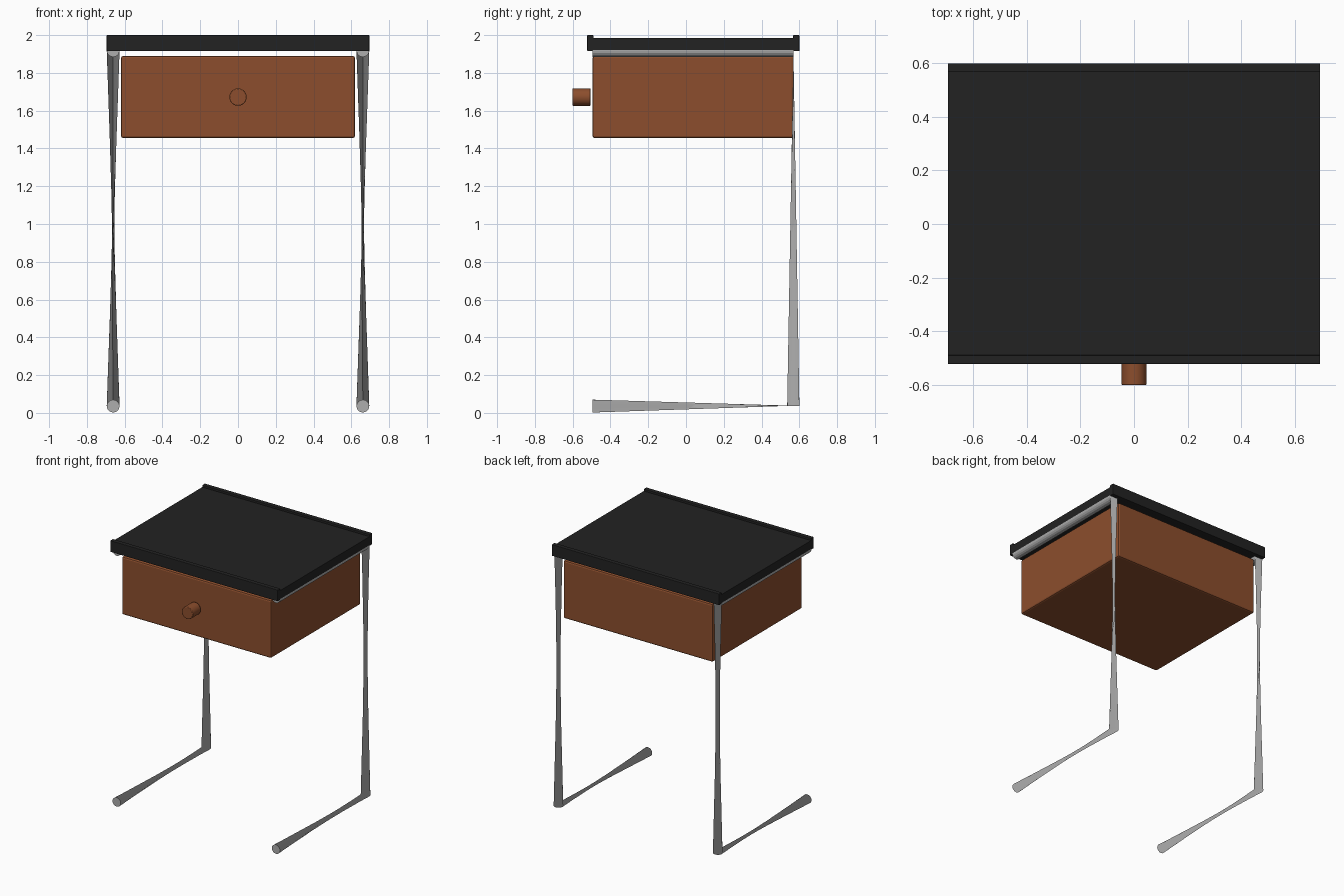
import bpy
import bmesh
import math

cube = bpy.data.objects.get("Cube")
if cube:
    bpy.data.objects.remove(cube, do_unlink=True)


def material(name, rgb):
    m = bpy.data.materials.new(name)
    m.use_nodes = True
    colour = (*rgb, 1.0)
    m.diffuse_color = colour
    m.node_tree.nodes["Principled BSDF"].inputs["Base Color"].default_value = colour
    return m


BLACK = material("matte black", (0.016, 0.016, 0.016))
BROWN = material("warm brown wood", (0.262, 0.076, 0.026))
STEEL = material("grey metal", (0.42, 0.42, 0.42))


def finish(name, bm, mat):
    bmesh.ops.recalc_face_normals(bm, faces=bm.faces[:])
    mesh = bpy.data.meshes.new(name)
    bm.to_mesh(mesh)
    bm.free()
    mesh.materials.append(mat)
    ob = bpy.data.objects.new(name, mesh)
    bpy.context.collection.objects.link(ob)
    return ob


def box(name, lo, hi, mat, bevel):
    bm = bmesh.new()
    bmesh.ops.create_cube(bm, size=1.0)
    for v in bm.verts:
        v.co = [lo[i] + (v.co[i] + 0.5) * (hi[i] - lo[i]) for i in range(3)]
    ob = finish(name, bm, mat)
    mod = ob.modifiers.new("soft edges", "BEVEL")
    mod.width = bevel
    mod.segments = 2
    return ob


# Top board with a raised lip along the front and the back
box("top_board", (-0.695, -0.50, 1.92), (0.695, 0.575, 1.985), BLACK, 0.002)
for name, y0, y1 in (("front_lip", -0.523, -0.49), ("back_lip", 0.567, 0.60)):
    box(name, (-0.695, y0, 1.915), (0.695, y1, 2.0), BLACK, 0.003)

# Drawer body
box("drawer", (-0.62, -0.495, 1.455), (0.62, 0.57, 1.89), BROWN, 0.012)

# Round knob
bpy.ops.mesh.primitive_cylinder_add(vertices=32, radius=0.046, depth=0.097,
                                    location=(0, -0.5535, 1.672),
                                    rotation=(math.pi / 2, 0, 0))
knob = bpy.context.object
knob.name = "knob"
knob.data.materials.append(BROWN)
mod = knob.modifiers.new("soft edges", "BEVEL")
mod.width = 0.004
mod.segments = 2
mod.limit_method = "ANGLE"
bpy.ops.object.shade_smooth_by_angle()

# Legs: tubes lofted through four rings; the flat ring at the
# rear corner is reversed, which pinches the foot and the upright
SIDES = 16
R = 0.034


def leg(name, x):
    # centre y, centre z, x sign, True where the ring lies flat
    rings = [(-0.495, 0.036, 1, False),
             (0.568, 0.037, -1, True),
             (0.568, 1.918, 1, False),
             (-0.495, 1.918, 1, False)]
    bm = bmesh.new()
    loops = []
    for y, z, sign, flat in rings:
        loop = []
        for i in range(SIDES):
            a = math.tau * i / SIDES
            c, s = R * sign * math.cos(a), R * math.sin(a)
            pos = (x + c, y + s * 0.95, z) if flat else (x + c, y, z + s)
            loop.append(bm.verts.new(pos))
        loops.append(loop)
    for a, b in zip(loops, loops[1:]):
        for i in range(SIDES):
            j = (i + 1) % SIDES
            bm.faces.new((a[i], a[j], b[j], b[i]))
    bm.faces.new(loops[0])
    bm.faces.new(loops[-1])
    return finish(name, bm, STEEL)


leg("left_leg", 0.661)
leg("right_leg", -0.661)
